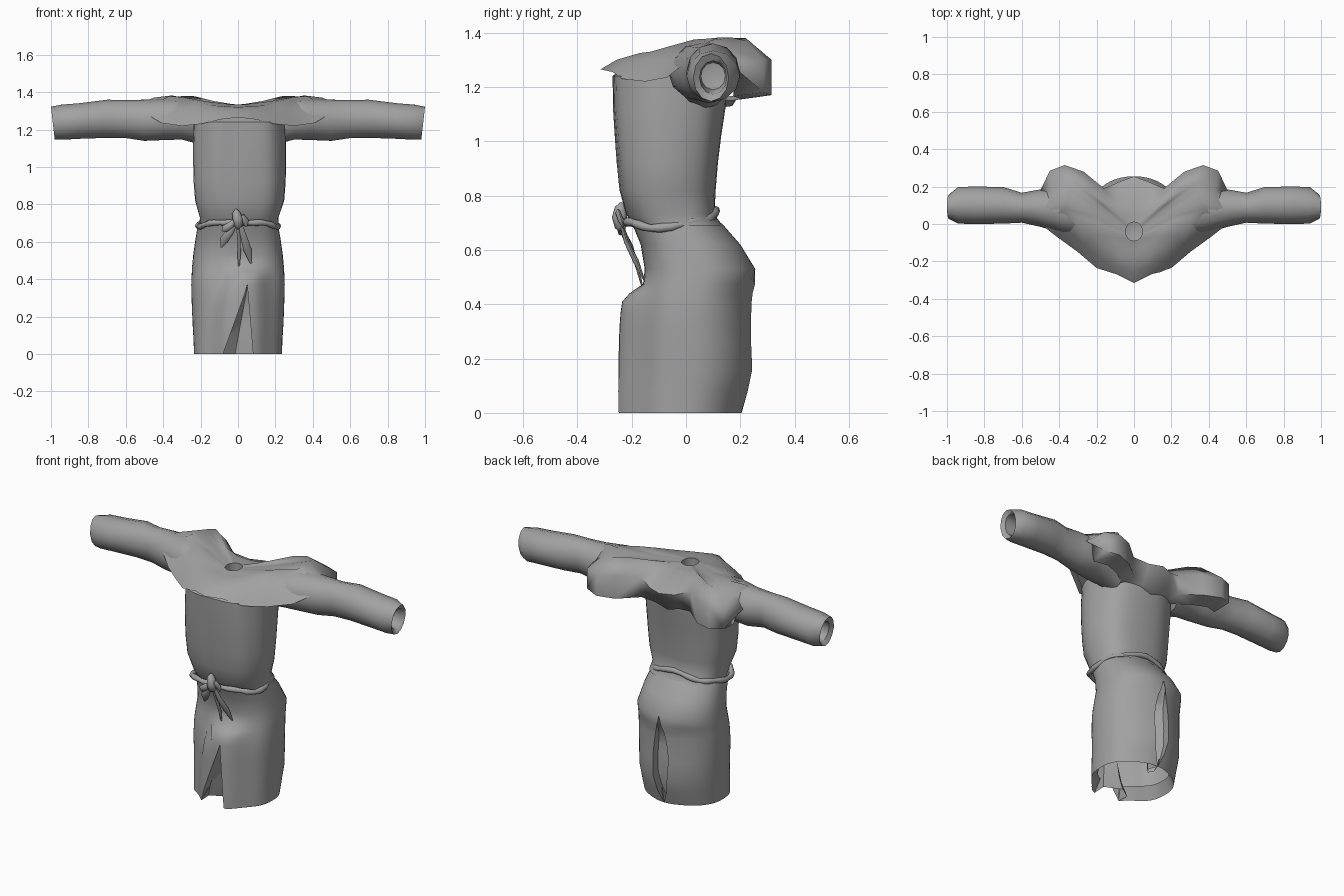
import bpy, bmesh, math
from mathutils import Vector

if "Cube" in bpy.data.objects:
    bpy.data.objects.remove(bpy.data.objects["Cube"])

cloth = bpy.data.materials.new("grey_cloth")
cloth.diffuse_color = (0.36, 0.36, 0.36, 1)
cloth.use_nodes = True
cloth.node_tree.nodes["Principled BSDF"].inputs["Base Color"].default_value = cloth.diffuse_color


def loft(name, strips, closed=True, angle=50):
    """Skin one or more lists of point rows into a single object."""
    bm = bmesh.new()
    for rows in strips:
        grid = [[bm.verts.new(p) for p in row] for row in rows]
        n = len(grid[0])
        for a, b in zip(grid, grid[1:]):
            for i in range(n if closed else n - 1):
                j = (i + 1) % n
                bm.faces.new((a[i], a[j], b[j], b[i]))
    bmesh.ops.remove_doubles(bm, verts=bm.verts, dist=0.0005)
    bmesh.ops.recalc_face_normals(bm, faces=bm.faces)
    me = bpy.data.meshes.new(name)
    bm.to_mesh(me)
    bm.free()
    me.materials.append(cloth)
    ob = bpy.data.objects.new(name, me)
    bpy.context.collection.objects.link(ob)
    bpy.ops.object.select_all(action='DESELECT')
    ob.select_set(True)
    bpy.context.view_layer.objects.active = ob
    bpy.ops.object.shade_smooth_by_angle(angle=math.radians(angle))
    return ob


FRONT, BACK = .75, .95


def oval(t, rx, yf, yb, pb=.8):
    """Rounded-box outline; t = -90 degrees is the front, the back is rounder."""
    c, s = math.cos(t), math.sin(t)
    p = FRONT if s < 0 else pb
    x = rx * math.copysign(abs(c) ** p, c)
    mid = (yf + yb) / 2
    return x, mid + (yb - yf) / 2 * math.copysign(abs(s) ** p, s)


def tube(name, path, widths, depth=1.0, loop=False, sides=8):
    """Tapered cord along a path, optionally flattened front to back."""
    pts = [Vector(p) for p in path]
    n = len(pts)
    rows = []
    for i, p in enumerate(pts):
        a = pts[(i - 1) % n] if loop else pts[max(i - 1, 0)]
        b = pts[(i + 1) % n] if loop else pts[min(i + 1, n - 1)]
        d = (b - a).normalized()
        ref = Vector((0, 0, 1)) if loop else Vector((0, 1, 0))
        u = d.cross(ref).normalized()
        v = d.cross(u)
        r = widths[i % len(widths)]
        rows.append([p + u * r * math.cos(k * math.tau / sides)
                     + v * r * depth * math.sin(k * math.tau / sides) for k in range(sides)])
    if loop:
        rows.append(rows[0])
    return loft(name, [rows])


# Upper body with soft vertical folds
torso = [(.69, .212, -.19, .135), (.73, .21, -.22, .105), (.82, .24, -.247, .11),
         (.92, .248, -.258, .118), (1.02, .25, -.266, .13), (1.12, .25, -.273, .145),
         (1.24, .245, -.275, .16), (1.29, .17, -.2, .12)]
rows = []
for z, rx, yf, yb in torso:
    row = []
    for i in range(40):
        t = i / 40 * math.tau
        x, y = oval(t, rx, yf, yb)
        k = 1 + (.012 * math.sin(7 * t + 2 * z) - .008) * (.75 < z < 1.27)
        k -= .05 * (i == 29) * (.8 < z < 1.2)      # crease down the chest
        row.append((x * k + .006, y * k, z))
    rows.append(row)
loft("tunic_torso", [rows])

# Skirt: two panels that part at the front and back slits, with a turned hem
skirt = [(.07, .2, -.14, .17), (0, .235, -.19, .19), (.08, .238, -.19, .215), (.16, .243, -.185, .235),
         (.26, .247, -.182, .232), (.32, .249, -.18, .23), (.37, .25, -.176, .23), (.41, .249, -.17, .23),
         (.44, .247, -.165, .232), (.475, .245, -.158, .24), (.53, .24, -.152, .255),
         (.62, .227, -.167, .2), (.70, .213, -.2, .13)]
panels, front_edges, back_edges = [], {}, {}
for side in (1, -1):
    rows = []
    for z, rx, yf, yb in skirt:
        u = max(0, 1 - z / .36)
        edge = .05 + .03 * u if side > 0 else .08 * u - .05 * (1 - u)
        back = .05 * math.sin(math.pi * min(z / .5, 1)) ** .7 if z < .5 else 0

        def ang(x, p):
            return math.acos(math.copysign(min(abs(x) / rx, 1) ** (1 / p), x))
        t0, t1 = -ang(edge, FRONT), ang(back, BACK)
        row = []
        for i in range(25):
            x, y = oval(t0 + (t1 - t0) * i / 24, rx, yf, yb, BACK)
            x *= side
            if y < 0:                  # front fold standing proud, its top edge sloping
                top = .46 - 1.5 * max(0, -x - .01)
                rise = min(max((top - z) / .03, 0), 1)
                y -= .065 * rise * math.exp(-((x - .02) / .125) ** 4)
            elif z < .5:               # small lip beside the back slit
                y += .015 * math.exp(-(x / .09) ** 2)
            row.append((x, y, z))
        rows.append(row)
        front_edges.setdefault(side, []).append(row[0])
        back_edges.setdefault(side, []).append(row[-1])
    panels.append(rows)
loft("skirt", panels, closed=False)


def gusset(name, edges, depth, top):
    """Pleat sunk inside a slit, joining its two edges."""
    rows = []
    for a, b in list(zip(edges[-1], edges[1]))[1:]:
        if a[2] > top:
            break
        d = depth * min(1, .15 + (top - a[2]) / .2)
        a, b = Vector(a), Vector(b)
        rows.append([a] + [a.lerp(b, f) + Vector((o, d * g, 0))
                           for f, g, o in ((.1, .6, -.02), (.4, 1, 0), (.9, .7, .02))] + [b])
    loft(name, [rows], closed=False)


gusset("front_pleat", front_edges, .12, .45)
gusset("back_pleat", back_edges, -.09, .54)

# Sleeves: x, centre y, centre z, half depth, half height; ends turn in at the cuff
sleeve = [(.2, .07, 1.23, .09, .11), (.3, .06, 1.255, .125, .108), (.38, .07, 1.255, .12, .11),
          (.5, .085, 1.25, .1, .11), (.6, .087, 1.257, .08, .102), (.7, .1, 1.258, .098, .102),
          (.85, .1, 1.246, .1, .095), (.94, .1, 1.24, .098, .094), (.99, .092, 1.235, .065, .088),
          (.975, .1, 1.235, .05, .062), (.88, .1, 1.24, .045, .05), (.87, .1, 1.24, 0, 0)]
for side, label in ((1, "right"), (-1, "left")):
    loft("sleeve_" + label, [[[(side * (x + .01 * math.sin(k * math.tau / 12) * (x > .96)),
                               y + ry * math.cos(k * math.tau / 12), z + rz * math.sin(k * math.tau / 12))
                              for k in range(12)] for x, y, z, ry, rz in sleeve]])

# Shoulder cape: hem point and crest point around one half, mirrored
hem = [((0, -.315, 1.265), (0, -.18, 1.32)), ((.09, -.27, 1.255), (.08, -.17, 1.325)),
       ((.2, -.235, 1.23), (.15, -.13, 1.33)), ((.3, -.15, 1.22), (.22, -.06, 1.35)),
       ((.41, -.07, 1.235), (.3, .03, 1.375)), ((.5, 0, 1.29), (.37, .08, 1.378)),
       ((.52, .07, 1.345), (.36, .12, 1.382)), ((.5, .18, 1.27), (.35, .17, 1.382)),
       ((.45, .285, 1.18), (.34, .22, 1.37)), ((.37, .315, 1.17), (.3, .22, 1.38)),
       ((.27, .28, 1.165), (.24, .18, 1.38)), ((.16, .19, 1.17), (.14, .1, 1.355)),
       ((.08, .18, 1.16), (.07, .09, 1.335)), ((0, .17, 1.13), (0, .09, 1.33))]
halves = []
for side in (1, -1):
    cols = []
    for i, (h, c) in enumerate(hem):
        h, c = Vector(h), Vector(c)
        t = -math.pi / 2 + math.pi * i / (len(hem) - 1)
        ring = Vector((.045 * math.cos(t), -.04 + .05 * math.sin(t), 1.335))
        out = Vector((h.x - c.x, h.y - c.y, 0))
        back = i >= 8
        bulge = (h + c) / 2 + out * (.5 if back else .05) + Vector((0, 0, .025 if back else .008))
        if i >= 12:
            bulge = Vector((h.x, .255 if i == 13 else .225, 1.26))
        dip = c * .5 + ring * .5 - Vector((0, 0, .004))
        under = Vector((h.x * .97, h.y - .11, h.z - .015)) if back else h * .93 + Vector((0, .005, .1))
        cols.append([(side * p.x, p.y, p.z) for p in
                     (under, h, bulge, c, dip, ring, ring - Vector((0, 0, .05)), Vector((0, -.04, 1.275)))])
    halves.append(cols)
loft("shoulder_cape", halves, closed=False, angle=70)

# Rope belt, proud at the front and sunk into the cloth behind
belt = []
for i in range(36):
    t = i / 36 * math.tau
    x, y = oval(t, .214, -.222, .113)
    k = 1 if y < -.04 else .965
    belt.append((x * k, y * k, .71 + .03 * max(0, math.sin(t)) - .025 * abs(math.cos(t))
                 + .006 * math.sin(5 * t)))
tube("rope_belt", belt, [.016, .013, .017], loop=True)

# Knot, bow loops and hanging tails
tube("belt_knot", [(-.01, -.235, .775), (-.01, -.24, .755), (0, -.245, .72), (0, -.24, .685), (0, -.23, .67)],
     [.006, .022, .028, .022, .006])
tube("bow_loop_left", [(-.01, -.24, .72), (-.04, -.245, .69), (-.07, -.24, .67), (-.085, -.23, .66)],
     [.01, .018, .02, .004], .6)
tube("bow_loop_right", [(.01, -.24, .72), (.025, -.25, .735), (.04, -.24, .71), (.045, -.23, .68)],
     [.01, .016, .018, .004], .6)
tube("belt_tail_left", [(-.01, -.24, .7), (-.045, -.225, .65), (-.075, -.205, .61), (-.09, -.185, .57)],
     [.01, .02, .024, .004], .5)
tube("belt_tail_right", [(.01, -.24, .7), (.03, -.22, .63), (.05, -.185, .56), (.07, -.15, .48)],
     [.01, .017, .022, .004], .5)
tube("belt_tail_middle", [(0, -.24, .7), (.004, -.21, .62), (.006, -.18, .54), (.004, -.155, .44)],
     [.008, .01, .009, .002], .8)
